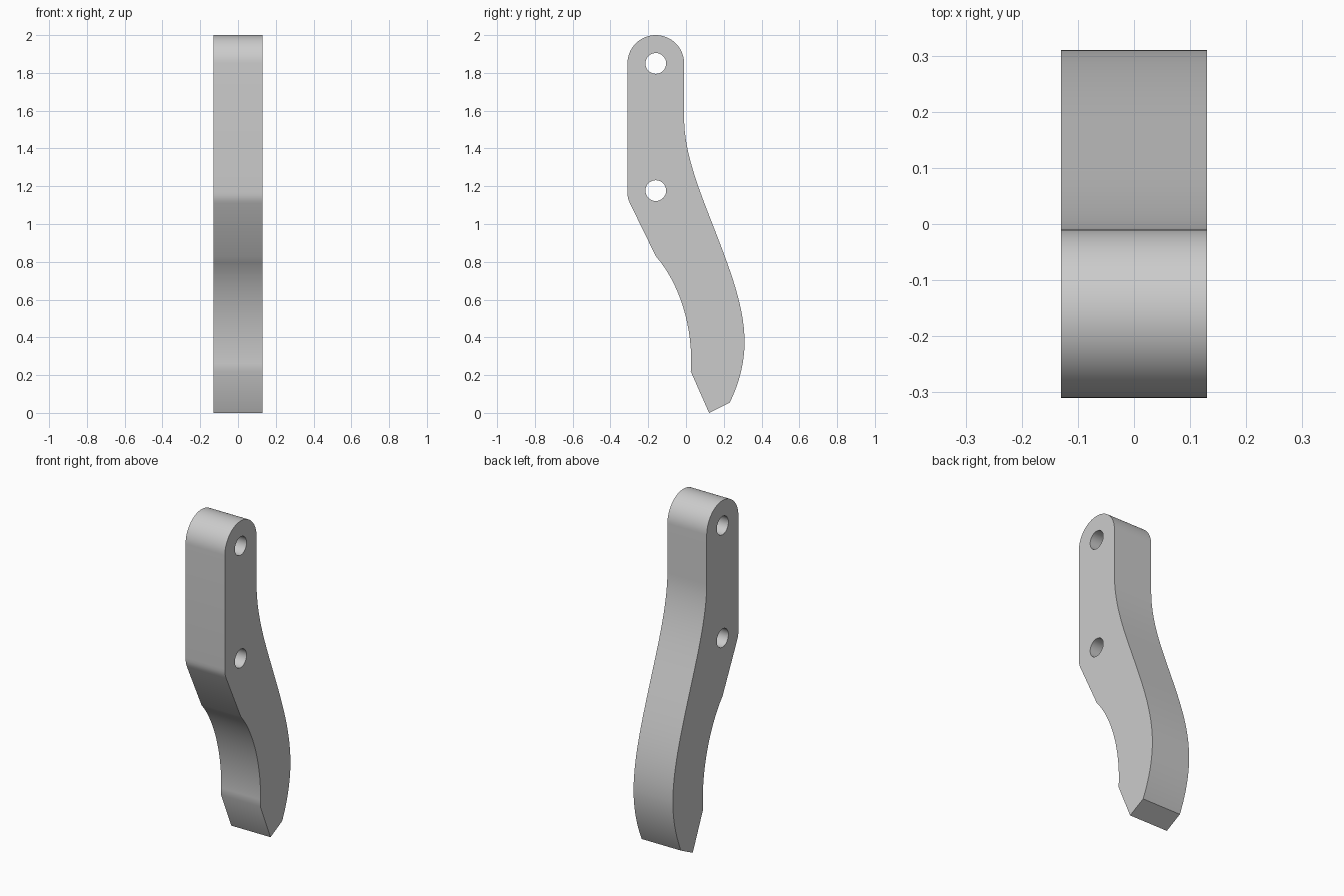
import bpy
import bmesh
from math import cos, sin, pi, radians
from mathutils import Matrix, Vector
from mathutils.geometry import interpolate_bezier

cube = bpy.data.objects.get("Cube")
if cube:
    bpy.data.objects.remove(cube, do_unlink=True)

HALF_WIDTH = 0.13
AXIS_Y = -0.16
TOP_HOLE_Z, LOW_HOLE_Z = 1.85, 1.177


def arc(centre_y, centre_z, radius, start, end, steps):
    angles = [start + (end - start) * i / steps for i in range(steps + 1)]
    return [(centre_y + radius * cos(a), centre_z + radius * sin(a)) for a in angles]


def bezier(*points, steps=16):
    knots = [Vector((*p, 0)) for p in points]
    return [(p.x, p.y) for p in interpolate_bezier(*knots, steps)]


def add_loop(curve, points):
    spline = curve.splines.new('POLY')
    spline.points.add(len(points) - 1)
    for point, (y, z) in zip(spline.points, points):
        point.co = (y, z, 0, 1)
    spline.use_cyclic_u = True


# Side outline: rounded top, curved front, pointed foot, curved back
outline = arc(AXIS_Y, TOP_HOLE_Z, 0.15, 0, pi, 32)
outline += bezier((-0.31, 1.17), (-0.31, 1.145), (-0.307, 1.13), (-0.297, 1.11), steps=5)
outline += bezier((-0.16, 0.83), (-0.02, 0.67), (0.04, 0.42), (0.025, 0.22))
outline += [(0.122, 0)]
outline += bezier((0.232, 0.055), (0.278, 0.15), (0.31, 0.26), (0.31, 0.376))
outline += bezier((0.31, 0.376), (0.31, 0.57), (0.225, 0.78), (0.14, 1.0))[1:]
outline += bezier((0.14, 1.0), (0.066, 1.19), (-0.01, 1.38), (-0.01, 1.56))[1:]

# Filled profile with two pin holes, extruded across the width
curve = bpy.data.curves.new("lever_profile", 'CURVE')
curve.dimensions = '2D'
curve.fill_mode = 'BOTH'
curve.extrude = HALF_WIDTH
add_loop(curve, outline)
for hole_z in (TOP_HOLE_Z, LOW_HOLE_Z):
    add_loop(curve, arc(AXIS_Y, hole_z, 0.055, 0, 2 * pi, 32)[:-1])
profile = bpy.data.objects.new("lever_profile", curve)
bpy.context.collection.objects.link(profile)
bpy.context.view_layer.update()
depsgraph = bpy.context.evaluated_depsgraph_get()
mesh = bpy.data.meshes.new_from_object(profile.evaluated_get(depsgraph))
bpy.data.objects.remove(profile, do_unlink=True)

# Stand the profile upright and weld it into one solid
bm = bmesh.new()
bm.from_mesh(mesh)
bmesh.ops.remove_doubles(bm, verts=bm.verts, dist=0.0005)
bm.transform(Matrix(((0, 0, 1, 0), (1, 0, 0, 0), (0, 1, 0, 0), (0, 0, 0, 1))))
bmesh.ops.recalc_face_normals(bm, faces=bm.faces)
bm.to_mesh(mesh)
bm.free()

lever = bpy.data.objects.new("curved_lever_arm", mesh)
bpy.context.collection.objects.link(lever)

# Plain grey finish
grey = bpy.data.materials.new("plain_grey")
grey.use_nodes = True
colour = (0.6, 0.6, 0.6, 1)
grey.diffuse_color = colour
grey.node_tree.nodes["Principled BSDF"].inputs["Base Color"].default_value = colour
mesh.materials.clear()
mesh.materials.append(grey)

bpy.ops.object.select_all(action='DESELECT')
lever.select_set(True)
bpy.context.view_layer.objects.active = lever
bpy.ops.object.shade_smooth_by_angle(angle=radians(30))
